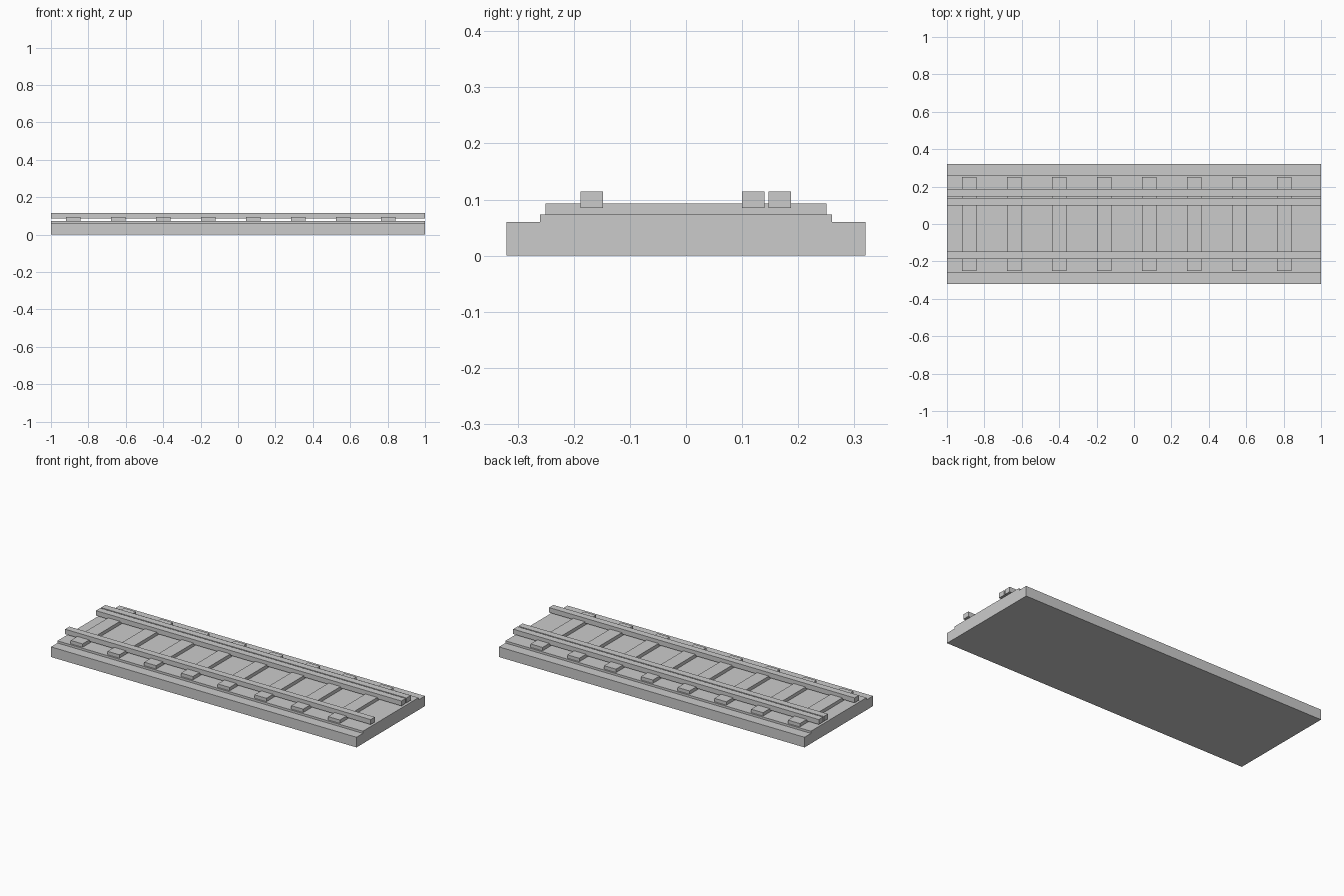
import bpy

if "Cube" in bpy.data.objects:
    bpy.data.objects.remove(bpy.data.objects["Cube"])

# One flat colour for the whole track piece
grey = bpy.data.materials.new("light grey")
grey.diffuse_color = (0.6, 0.6, 0.6, 1)
grey.use_nodes = True
grey.node_tree.nodes["Principled BSDF"].inputs["Base Color"].default_value = grey.diffuse_color


def box(name, x, y, z):
    """Box spanning the given (min, max) ranges."""
    spans = (x, y, z)
    bpy.ops.mesh.primitive_cube_add(size=1, location=[(a + b) / 2 for a, b in spans])
    ob = bpy.context.object
    ob.name = name
    ob.scale = [b - a for a, b in spans]
    bpy.ops.object.transform_apply(location=False, rotation=False, scale=True)
    ob.data.materials.append(grey)
    return ob


# Stepped bed: wide slab and raised ballast, extruded from one profile
half = [(0.32, 0.0), (0.32, 0.06), (0.26, 0.06), (0.26, 0.073)]
profile = half + [(-y, z) for y, z in reversed(half)]
n = len(profile)
verts = [(x, y, z) for x in (-1, 1) for y, z in profile]
faces = [(i, (i + 1) % n, (i + 1) % n + n, i + n) for i in range(n)]
faces = [f[::-1] for f in faces]
faces += [tuple(range(n))[::-1], tuple(range(n, 2 * n))]
mesh = bpy.data.meshes.new("track_bed")
mesh.from_pydata(verts, [], faces)
mesh.materials.append(grey)
bed = bpy.data.objects.new("track_bed", mesh)
bpy.context.collection.objects.link(bed)
bpy.context.view_layer.objects.active = bed
bed.select_set(True)
bpy.ops.object.mode_set(mode='EDIT')
bpy.ops.mesh.select_all(action='SELECT')
bpy.ops.mesh.normals_make_consistent(inside=False)
bpy.ops.object.mode_set(mode='OBJECT')

# Eight evenly spaced sleepers
for i in range(8):
    c = -0.881 + i * 0.2406
    box(f"sleeper_{i + 1}", (c - 0.039, c + 0.039), (-0.25, 0.25), (0.073, 0.093))

# Running rails, plus a second rail inside the rear one
for name, y0 in (("front_rail", -0.188), ("rear_rail", 0.147), ("inner_rail", 0.10)):
    box(name, (-1, 1), (y0, y0 + 0.04), (0.085, 0.114))
